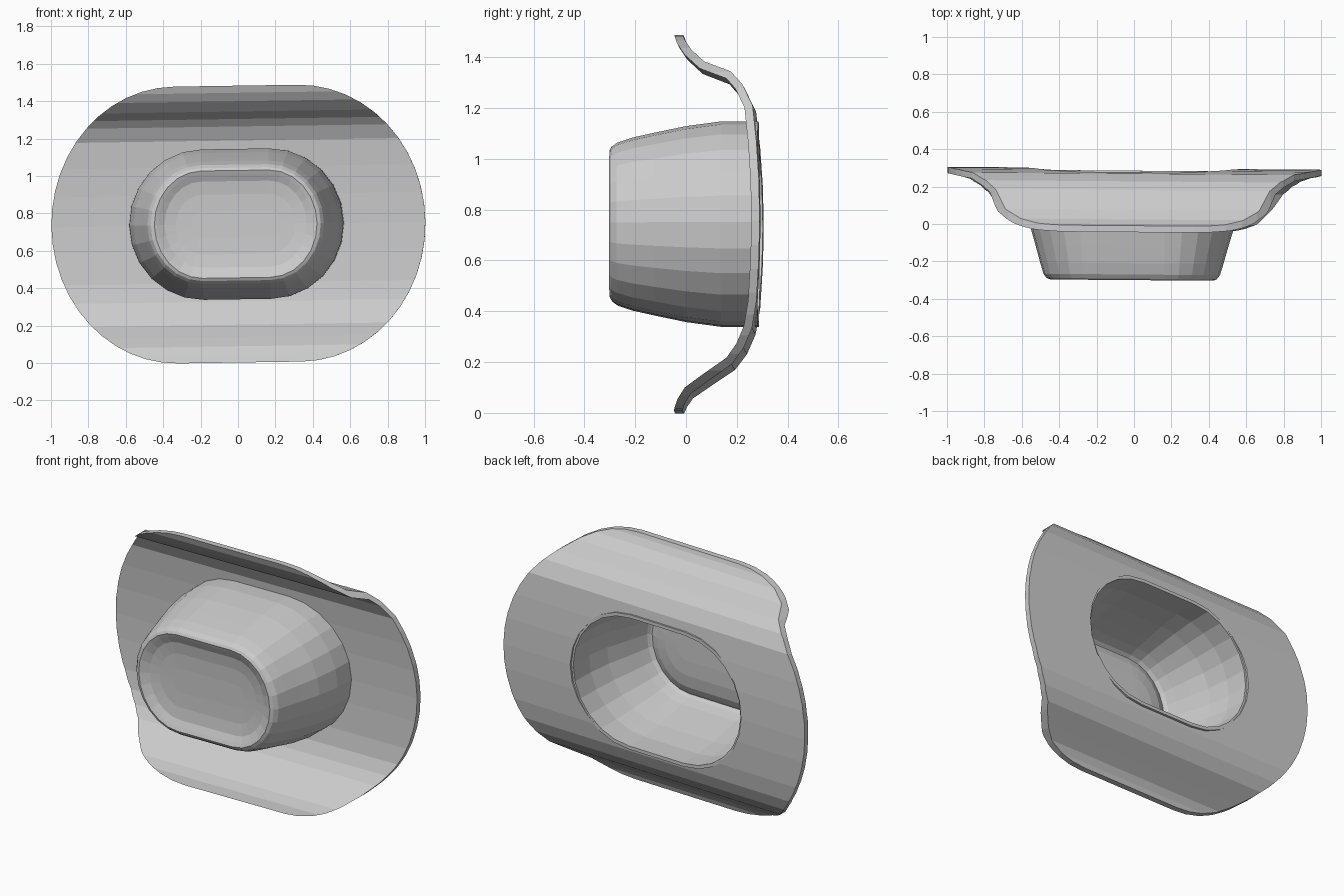
import bpy, bmesh, math
from mathutils import Matrix, Vector

cube = bpy.data.objects.get("Cube")
if cube:
    bpy.data.objects.remove(cube, do_unlink=True)

MID = 0.743
# slight overall lean, turned about the middle of the hat
LEAN = (Matrix.Translation((0, 0, MID)) @ Matrix.Rotation(-0.015, 4, 'Y')
        @ Matrix.Rotation(-0.008, 4, 'Z') @ Matrix.Translation((0, 0, -MID)))

grey = bpy.data.materials.new("felt grey")
grey.use_nodes = True
COLOUR = (0.6, 0.6, 0.6, 1)
grey.diffuse_color = COLOUR
grey.node_tree.nodes["Principled BSDF"].inputs["Base Color"].default_value = COLOUR


def oval(straight, rx, rz, steps, cx=0.0):
    """Two half ellipses joined by straight runs, as (x, z) points."""
    pts = []
    for side in (1, -1):
        for i in range(steps + 1):
            a = math.pi * (i / steps - 0.5)
            pts.append((cx + side * (straight + rx * math.cos(a)),
                        MID + side * rz * math.sin(a)))
    return pts


def loft(name, rings, caps):
    """Join rings of points with quads; caps closes the chosen ends."""
    bm = bmesh.new()
    loops = [[bm.verts.new(p) for p in ring] for ring in rings]
    n = len(loops[0])
    for a, b in zip(loops, loops[1:]):
        for i in range(n):
            j = (i + 1) % n
            bm.faces.new((a[i], a[j], b[j], b[i]))
    for end in caps:
        bm.faces.new(loops[end])
    bmesh.ops.recalc_face_normals(bm, faces=bm.faces)
    mesh = bpy.data.meshes.new(name)
    bm.to_mesh(mesh)
    bm.free()
    mesh.materials.append(grey)
    obj = bpy.data.objects.new(name, mesh)
    bpy.context.collection.objects.link(obj)
    return obj


def apply_modifiers(obj):
    graph = bpy.context.evaluated_depsgraph_get()
    obj.data = bpy.data.meshes.new_from_object(obj.evaluated_get(graph))
    obj.modifiers.clear()


def prism(name, outline):
    obj = loft(name, [[(x, y, z) for x, z in outline] for y in (-0.6, 0.6)], (0, 1))
    obj.hide_render = True
    return obj


# Brim: a curled sheet, trimmed to an oval, with the head opening cut out
front = [(-0.05, 1.50), (-0.03, 1.445), (0.0, 1.40), (0.06, 1.345), (0.165, 1.305),
         (0.2, 1.265), (0.237, 1.19), (0.252, 1.05), (0.262, 0.9), (0.265, 0.74),
         (0.262, 0.6), (0.252, 0.43), (0.235, 0.33), (0.205, 0.26), (0.165, 0.205),
         (0.07, 0.14), (0.0, 0.09), (-0.03, 0.045), (-0.05, -0.01)]
back = []
for i, (y, z) in enumerate(front):
    y0, z0 = front[max(i - 1, 0)]
    y1, z1 = front[min(i + 1, len(front) - 1)]
    out = Vector((z0 - z1, y1 - y0)).normalized() * 0.033
    back.append((y + out.x, z + out.y))
section = front + back[::-1]
brim = loft("brim", [[(x, y, z) for y, z in section] for x in (-1.1, 1.1)], (0, 1))
cutters = [prism("brim_outline_cutter", oval(0.33, 0.67, 0.74, 24)),
           prism("head_opening_cutter", oval(0.18, 0.387, 0.393, 12, -0.01))]
for cutter, mode in zip(cutters, ('INTERSECT', 'DIFFERENCE')):
    mod = brim.modifiers.new(mode.lower(), 'BOOLEAN')
    mod.object, mod.operation, mod.solver = cutter, mode, 'EXACT'
bpy.context.view_layer.update()
apply_modifiers(brim)
for cutter in cutters:
    bpy.data.objects.remove(cutter, do_unlink=True)

# Crown: tapering oval shell with a shallow dished top; (y, rx, rz) per ring
levels = [(0.285, 0.395, 0.402), (0.14, 0.392, 0.402), (0.0, 0.37, 0.383),
          (-0.12, 0.335, 0.358), (-0.21, 0.31, 0.338), (-0.27, 0.292, 0.318),
          (-0.292, 0.275, 0.302), (-0.3, 0.255, 0.287), (-0.292, 0.235, 0.267),
          (-0.275, 0.2, 0.23), (-0.265, 0.14, 0.16), (-0.262, 0.06, 0.07)]
rings = [[(x, y, z) for x, z in oval(0.18, rx, rz, 12, -0.01)] for y, rx, rz in levels]
crown = loft("crown", rings, (-1,))
# make the open shell face the front before thickening it inward
if crown.data.polygons[-1].normal.y > 0:
    crown.data.flip_normals()
shell = crown.modifiers.new("shell", 'SOLIDIFY')
shell.thickness = 0.02
shell.offset = -1
bpy.context.view_layer.update()
apply_modifiers(crown)

for part in (brim, crown):
    part.data.transform(LEAN)
    for poly in part.data.polygons:
        poly.use_smooth = False
